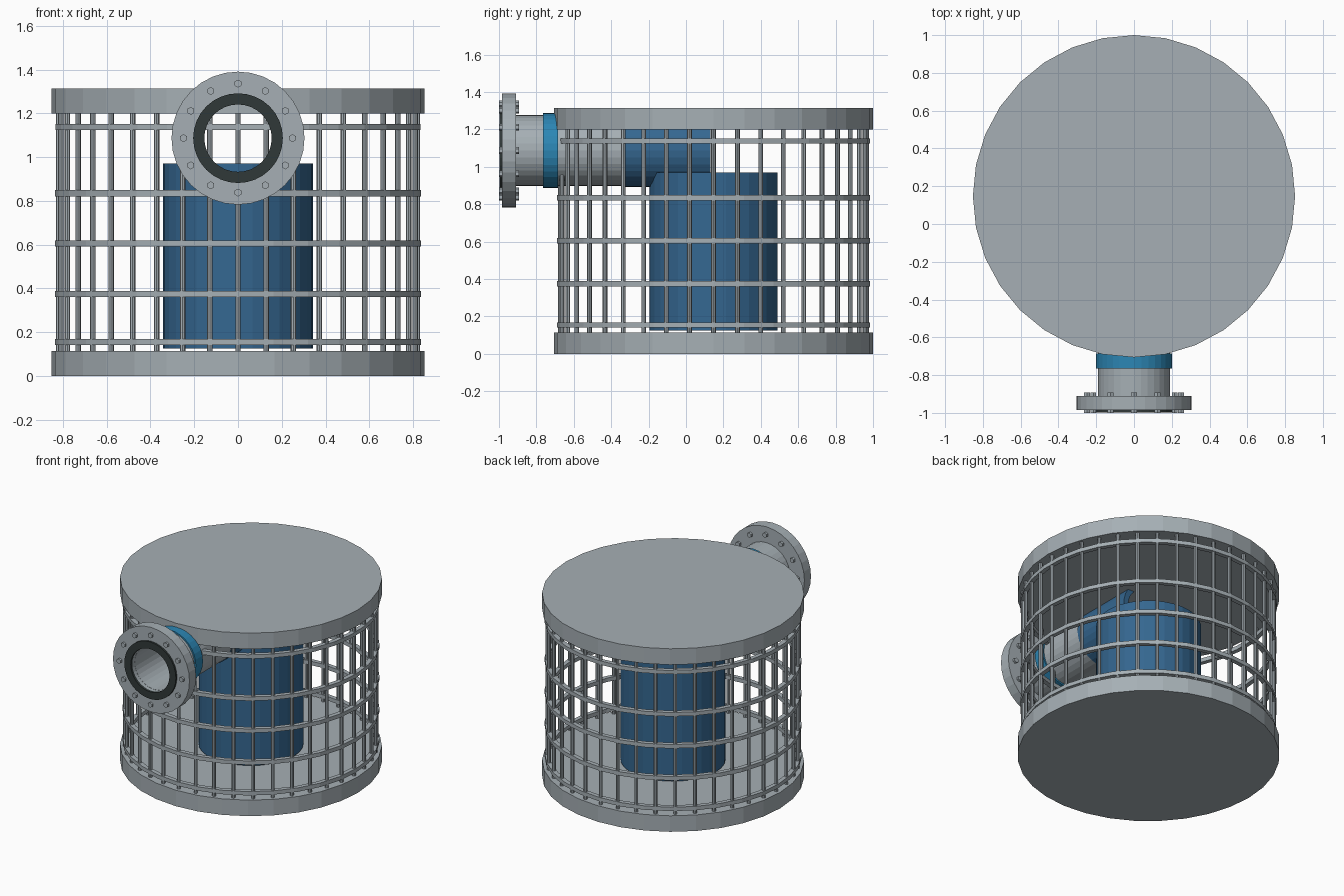
import bpy, bmesh, math
from mathutils import Matrix, Vector

if "Cube" in bpy.data.objects:
    bpy.data.objects.remove(bpy.data.objects["Cube"])

CY = 0.147            # cage centre in y
PZ = 1.087            # outlet pipe axis height
CAGE = Matrix.Translation((0, CY, 0))
# local z runs along +y for everything on the outlet axis
PIPE = Matrix.Translation((0, 0, PZ)) @ Matrix.Rotation(-math.pi / 2, 4, 'X')


def material(name, rgb):
    m = bpy.data.materials.new(name)
    m.diffuse_color = (*rgb, 1)
    m.use_nodes = True
    m.node_tree.nodes["Principled BSDF"].inputs["Base Color"].default_value = m.diffuse_color
    return m


GREY = material("galvanised_grey", (0.38, 0.43, 0.46))
BLUE = material("motor_blue", (0.035, 0.135, 0.28))
BRIGHT = material("collar_blue", (0.025, 0.24, 0.46))
BLACK = material("gasket_black", (0.03, 0.04, 0.04))


def finish(bm, name, mat):
    bmesh.ops.recalc_face_normals(bm, faces=bm.faces)
    me = bpy.data.meshes.new(name)
    bm.to_mesh(me)
    bm.free()
    me.materials.append(mat)
    ob = bpy.data.objects.new(name, me)
    bpy.context.collection.objects.link(ob)
    return ob


def add_cylinder(bm, r, z0, z1, n, m):
    bmesh.ops.create_cone(bm, cap_ends=True, segments=n, radius1=r, radius2=r,
                          depth=z1 - z0,
                          matrix=m @ Matrix.Translation((0, 0, (z0 + z1) / 2)))


def cylinder(name, mat, r, z0, z1, m, n=32):
    bm = bmesh.new()
    add_cylinder(bm, r, z0, z1, n, m)
    return finish(bm, name, mat)


def add_tube(bm, ro, ri, z0, z1, m, n=32, gap=0.0):
    """Rectangular section swept round local z; gap is a half angle left open at -y."""
    section = [(ro, z0), (ro, z1), (ri, z1), (ri, z0)]
    start, span = -math.pi / 2 + gap, 2 * math.pi - 2 * gap
    loops = []
    for i in range(n + 1 if gap else n):
        a = start + span * i / n
        loops.append([bm.verts.new(m @ Vector((r * math.cos(a), r * math.sin(a), z)))
                      for r, z in section])
    for i in range(n):
        p, q = loops[i], loops[(i + 1) % len(loops)]
        for k in range(4):
            j = (k + 1) % 4
            bm.faces.new((p[k], q[k], q[j], p[j]))
    if gap:
        bm.faces.new(loops[0])
        bm.faces.new(loops[-1])


def tube(name, mat, ro, ri, z0, z1, m, **kw):
    bm = bmesh.new()
    add_tube(bm, ro, ri, z0, z1, m, **kw)
    return finish(bm, name, mat)


# Solid end discs of the cage
cylinder("base_disc", GREY, 0.853, 0.0, 0.115, CAGE)
cylinder("lid_disc", GREY, 0.853, 1.2, 1.315, CAGE)

# Vertical cage bars; those under the outlet stop at the pipe
bm = bmesh.new()
for i in range(40):
    a = math.radians(9 * i)
    x, y = 0.82 * math.sin(a), -0.82 * math.cos(a)
    top = 1.2
    if y < 0 and abs(x) < 0.18:
        top = PZ - math.sqrt(0.18 ** 2 - x ** 2)
    add_cylinder(bm, 0.0125, 0.115, top, 8, CAGE @ Matrix.Translation((x, y, 0)))
finish(bm, "cage_bars", GREY)

# Horizontal hoops; the top one is open where the outlet passes
bm = bmesh.new()
for z in (0.155, 0.375, 0.605, 0.835, 1.138):
    gap = math.asin(0.175 / 0.82) if z > 1 else 0.0
    add_tube(bm, 0.837, 0.806, z - 0.014, z + 0.014, CAGE, gap=gap)
finish(bm, "cage_hoops", GREY)

# Pump motor and its outlet sleeve
cylinder("motor_body", BLUE, 0.342, 0.125, 0.97, CAGE)
tube("motor_outlet", BLUE, 0.195, 0.157, -0.34, 0.13, PIPE)

# Outlet pipe, collar, flange and gasket
tube("outlet_pipe", GREY, 0.19, 0.155, -0.95, -0.33, PIPE)
tube("pipe_collar", BRIGHT, 0.201, 0.185, -0.765, -0.685, PIPE)
tube("flange", GREY, 0.304, 0.156, -0.985, -0.91, PIPE)
tube("gasket", BLACK, 0.205, 0.154, -0.998, -0.98, PIPE)

# Twelve hexagonal bolts through the flange
bm = bmesh.new()
for i in range(12):
    a = math.radians(30 * i)
    add_cylinder(bm, 0.018, -1.0, -0.893, 6,
                 PIPE @ Matrix.Translation((0.249 * math.cos(a), 0.249 * math.sin(a), 0)))
finish(bm, "flange_bolts", GREY)
